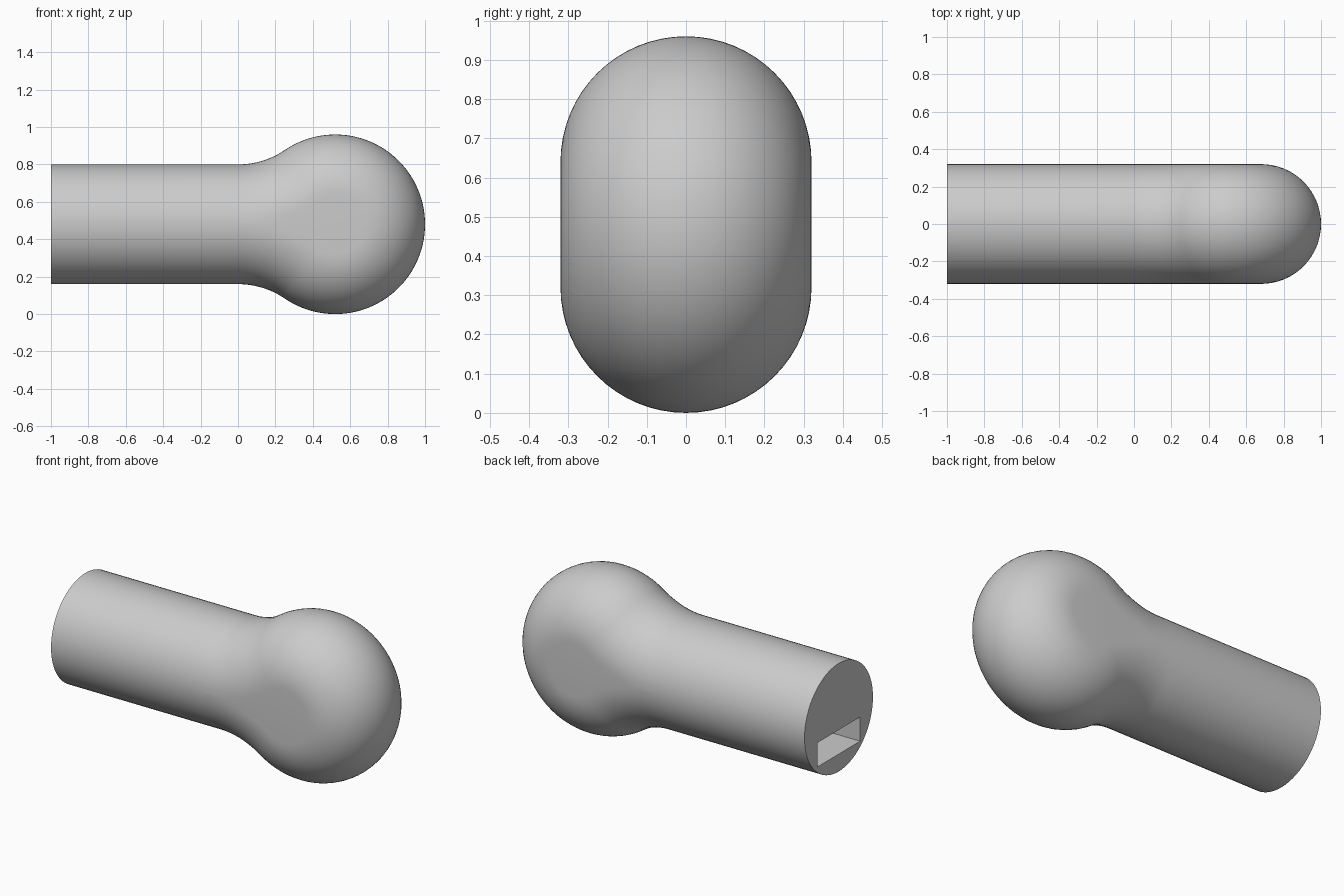
import bpy, bmesh
from math import sin, cos, pi, atan2, radians
from mathutils import Vector

old = bpy.data.objects.get("Cube")
if old:
    bpy.data.objects.remove(old)

TUBE = 0.32                      # edge rounding and handle radius
HEAD_X, HEAD_R, MID_Z = 0.52, 0.48, 0.48
FILLET = 0.445                   # neck fillet radius
ARC, HALF = 24, 32               # steps along the outline and around the edge

mat = bpy.data.materials.new("plain grey")
mat.use_nodes = True
grey = (0.6, 0.6, 0.6, 1)
mat.diffuse_color = grey
mat.node_tree.nodes["Principled BSDF"].inputs["Base Color"].default_value = grey

# Upper outline: (centre of the rounded edge, outward direction), in x and z
up = Vector((0, 1))
stations = [(Vector((-1, 0)), up)]
neck = Vector((0, TUBE + FILLET))
swing = atan2(HEAD_X, neck.y)
for i in range(ARC + 1):
    a = swing * i / ARC
    out = Vector((-sin(a), cos(a)))
    stations.append((neck - out * (FILLET + TUBE), out))
for i in range(1, 2 * ARC + 1):
    a = (pi / 2 + swing) * (1 - i / (2 * ARC))
    out = Vector((cos(a), sin(a)))
    stations.append((Vector((HEAD_X, 0)) + out * (HEAD_R - TUBE), out))

# Body: half circles on the upper and mirrored lower outline, joined as rings
bm = bmesh.new()
rings = []
for centre, out in stations:
    ring = []
    for side in (1, -1):
        for j in range(HALF + 1):
            t = (-pi / 2 + pi * j / HALF) * side
            p = centre + out * TUBE * cos(t)
            ring.append(bm.verts.new((p.x, TUBE * sin(t), MID_Z + side * p.y)))
    rings.append(ring)
for a, b in zip(rings, rings[1:]):
    for j in range(len(a)):
        k = (j + 1) % len(a)
        bm.faces.new((a[j], a[k], b[k], b[j]))
bmesh.ops.remove_doubles(bm, verts=bm.verts, dist=0.0001)

# Slot mouth, and the end cap filled around it
rim = [e for e in bm.edges if all(v.co.x < -0.999 for v in e.verts)]
mouth = [bm.verts.new((-1, y, MID_Z + z)) for y, z in
         ((-0.2, -0.217), (0.2, -0.217), (0.2, -0.074), (-0.2, -0.074))]
lips = [bm.edges.new((mouth[i], mouth[(i + 1) % 4])) for i in range(4)]
bmesh.ops.triangle_fill(bm, edges=rim + lips, use_beauty=True, normal=(-1, 0, 0))

# Slot walls and closed inner end
deep = [bm.verts.new(v.co + Vector((0.8, 0, 0))) for v in mouth]
for i in range(4):
    k = (i + 1) % 4
    bm.faces.new((mouth[i], mouth[k], deep[k], deep[i]))
bm.faces.new(deep)
bmesh.ops.recalc_face_normals(bm, faces=bm.faces)

mesh = bpy.data.meshes.new("rounded_knob_handle")
bm.to_mesh(mesh)
bm.free()
mesh.materials.append(mat)
knob = bpy.data.objects.new("rounded_knob_handle", mesh)
bpy.context.collection.objects.link(knob)
bpy.ops.object.select_all(action="DESELECT")
bpy.context.view_layer.objects.active = knob
knob.select_set(True)
bpy.ops.object.shade_smooth_by_angle(angle=radians(30))
